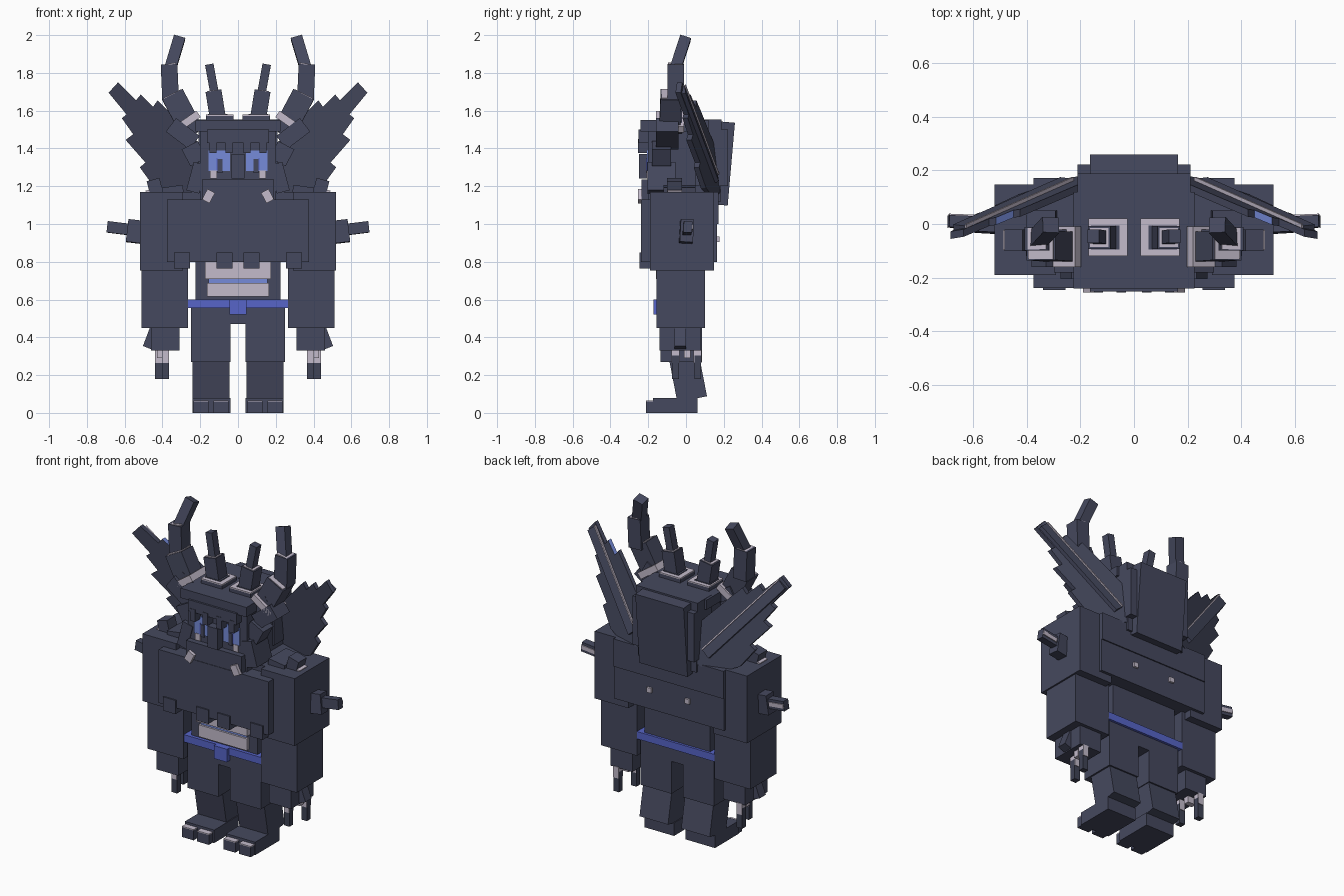
import bpy
from math import radians
from mathutils import Vector, Euler

old = bpy.data.objects.get("Cube")
if old:
    bpy.data.objects.remove(old, do_unlink=True)


def material(name, rgb):
    m = bpy.data.materials.new(name)
    m.use_nodes = True
    m.diffuse_color = (*rgb, 1)
    bsdf = next(n for n in m.node_tree.nodes if n.type == 'BSDF_PRINCIPLED')
    bsdf.inputs["Base Color"].default_value = (*rgb, 1)
    return m


HIDE = material("slate_hide", (.06, .066, .112))
CLAW = material("dark_slate", (.05, .056, .092))
BONE = material("pale_bone", (.55, .5, .6))
BELT = material("belt_blue", (.095, .13, .58))
EYE = material("eye_blue", (.18, .26, .7))


def add_mesh(name, verts, faces, mats):
    me = bpy.data.meshes.new(name)
    me.from_pydata(verts, [], faces)
    for m in mats:
        me.materials.append(m)
    ob = bpy.data.objects.new(name, me)
    bpy.context.scene.collection.objects.link(ob)
    return ob


CORNERS = [Vector((x, y, z)) for x in (-.5, .5) for y in (-.5, .5) for z in (-.5, .5)]
SIDES = [(0, 1, 3, 2), (4, 6, 7, 5), (0, 4, 5, 1), (2, 3, 7, 6), (0, 2, 6, 4), (1, 5, 7, 3)]


def block(name, center, size, rot, mat, pair=False):
    """Box turned by a rotation matrix; pair adds the mirrored twin."""
    pts = [Vector(center) + rot @ Vector([a * b for a, b in zip(c, size)]) for c in CORNERS]
    if not pair:
        return add_mesh(name, pts, SIDES, [mat])
    add_mesh("left_" + name, pts, SIDES, [mat])
    add_mesh("right_" + name, [Vector((-p.x, p.y, p.z)) for p in pts],
             [f[::-1] for f in SIDES], [mat])


def box(name, x, y, z, mat=HIDE, pair=False, tilt=(0, 0, 0)):
    """Box from its x, y and z ranges."""
    spans = (x, y, z)
    rot = Euler([radians(a) for a in tilt]).to_matrix()
    block(name, [(a + b) / 2 for a, b in spans], [b - a for a, b in spans], rot, mat, pair)


def rod(name, start, end, w, d, mat=HIDE):
    """Mirrored pair of square bars running between two points."""
    a, b = Vector(start), Vector(end)
    rot = Vector((0, 0, 1)).rotation_difference(b - a).to_matrix()
    block(name, (a + b) / 2, (w, d, (b - a).length), rot, mat, True)


# Feet, toes and legs
box("foot", (.04, .24), (-.175, .06), (0, .08), HIDE, True)
for i, x in enumerate((.05, .155)):
    box(f"toe_{i}", (x, x + .08), (-.212, -.16), (0, .06), HIDE, True)
    box(f"toenail_{i}", (x, x + .08), (-.212, -.175), (.06, .066), BONE, True)
box("shin", (.045, .24), (-.075, .085), (.07, .36), HIDE, True, (11, 0, 0))
box("thigh", (.04, .25), (-.135, .085), (.27, .52), HIDE, True)
box("pelvis", (-.25, .25), (-.135, .085), (.47, .57))

# Waist, belt and belly
box("waist", (-.225, .225), (-.13, .085), (.57, .85))
box("belt", (-.27, .27), (-.15, .1), (.555, .6), BELT)
box("buckle", (-.045, .045), (-.172, -.14), (.52, .6), BELT)
box("belly_upper", (-.175, .175), (-.16, -.13), (.71, .8), BONE)
box("belly_lower", (-.165, .165), (-.15, -.13), (.615, .688), BONE)
box("belly_stripe", (-.155, .155), (-.138, -.13), (.685, .712), EYE)

# Chest mantle with fringe and small back studs
box("chest_mantle", (-.375, .375), (-.238, .165), (.8, 1.13))
box("upper_back", (-.375, .375), (-.15, .172), (1, 1.17))
for x in (.03, .255):
    box(f"fringe_{x}", (x, x + .085), (-.246, -.17), (.765, .85), HIDE, True)
box("back_stud", (.115, .145), (.15, .178), (.905, .935), BONE, True)

# Shoulders and arms
box("shoulder", (.29, .52), (-.19, .148), (.755, 1.17), HIDE, True)
box("forearm", (.265, .51), (-.155, .1), (.45, .82), HIDE, True)
box("hand", (.31, .46), (-.14, .08), (.33, .46), HIDE, True)
rod("thumb", (.44, -.03, .45), (.48, -.03, .345), .05, .06)
box("short_finger", (.375, .43), (-.01, .024), (.29, .335), BONE, True)

# Two long claws with pale knuckles, paler on their front and back
for i, (x, y) in enumerate(((.365, -.055), (.402, .062))):
    box(f"claw_{i}", (x, x + .038), (y - .018, y + .018), (.18, .305), CLAW, True)
    box(f"knuckle_{i}", (x, x + .038), (y - .018, y + .018), (.305, .335), BONE, True)
    box(f"claw_band_{i}", (x + .001, x + .037), (y - .021, y + .021), (.265, .335), BONE, True)

# Shoulder spikes
box("shoulder_pad", (.29, .4), (-.12, .05), (1.16, 1.2), HIDE, True, (0, 8, 0))
rod("top_spike", (.43, -.06, 1.16), (.45, -.06, 1.235), .07, .08)
rod("top_spike_collar", (.448, -.06, 1.165), (.453, -.06, 1.185), .075, .075, BONE)
rod("side_spike_base", (.5, 0, .955), (.585, .005, .965), .12, .07)
rod("side_spike_tip", (.57, .005, .97), (.692, .01, .985), .06, .045)
rod("side_spike_ridge", (.59, .03, .972), (.69, .034, .985), .025, .008, BONE)

# Head, crown and back mane
box("head", (-.2, .2), (-.2, .185), (1.12, 1.52))
box("crown", (-.225, .225), (-.24, .12), (1.49, 1.55))
box("crown_back", (-.21, .21), (.05, .188), (1.2, 1.552))
box("brow", (-.165, .165), (-.252, -.19), (1.43, 1.5))
box("mane_inner", (-.21, .21), (.14, .222), (1.2, 1.5))
box("mane_outer", (-.165, .165), (.165, .24), (1.1, 1.54), HIDE, False, (-5, 0, 0))
for x in (.03, .115):
    box(f"brow_tuft_{x}", (x, x + .035), (-.255, -.2), (1.375, 1.45), HIDE, True)
box("nose", (-.035, .035), (-.25, -.19), (1.24, 1.37))
box("jaw", (-.19, .19), (-.235, -.1), (1.12, 1.235))
rod("jowl", (.2, -.13, 1.32), (.24, -.13, 1.17), .07, .15)

# Face details
box("eye", (.042, .155), (-.207, -.199), (1.28, 1.39), EYE, True)
box("eye_glint", (.112, .147), (-.21, -.203), (1.24, 1.282), BONE, True)
box("pupil", (.083, .108), (-.211, -.206), (1.27, 1.345), HIDE, True)
box("eye_rim", (.108, .115), (-.21, -.206), (1.282, 1.35), BELT, True)
rod("tusk", (.17, -.235, 1.12), (.142, -.235, 1.175), .045, .04, BONE)

# Ears and cheek tufts
rod("ear", (.23, -.1, 1.43), (.355, -.1, 1.525), .09, .12)
rod("cheek_tuft", (.19, -.13, 1.395), (.275, -.13, 1.35), .1, .1)

# Inner horns
box("inner_horn_pad", (.025, .17), (-.12, .02), (1.54, 1.572), HIDE, True)
box("inner_horn_plate", (.025, .17), (-.12, .02), (1.572, 1.579), BONE, True)
box("inner_horn_ring", (.055, .16), (-.095, -.005), (1.575, 1.583), HIDE, True)
rod("inner_horn_base", (.105, -.05, 1.55), (.13, -.05, 1.705), .085, .085)
rod("inner_horn_collar", (.129, -.05, 1.7), (.13, -.05, 1.708), .07, .07, BONE)
rod("inner_horn_tip", (.122, -.05, 1.68), (.152, -.045, 1.845), .045, .05)

# Outer horns in three bent segments
rod("outer_horn_root", (.2, -.08, 1.51), (.3, -.08, 1.565), .07, .12)
rod("outer_horn_collar", (.257, -.085, 1.525), (.28, -.085, 1.558), .145, .15, BONE)
rod("outer_horn_lower", (.275, -.085, 1.55), (.347, -.08, 1.685), .122, .11)
rod("outer_horn_joint", (.344, -.08, 1.68), (.349, -.08, 1.69), .105, .1, BONE)
rod("outer_horn_middle", (.357, -.055, 1.66), (.365, -.055, 1.845), .088, .088)
rod("outer_horn_cuff", (.364, -.055, 1.843), (.365, -.055, 1.849), .075, .08, BONE)
rod("outer_horn_tip", (.358, -.055, 1.825), (.31, -.003, 1.985), .062, .06)

# Stepped wing fans: outline in x and z, sweeping forward towards the tip
OUTLINE = [(.2, 1.17), (.2, 1.42), (.37, 1.6), (.425, 1.655), (.45, 1.62), (.515, 1.685),
           (.54, 1.655), (.635, 1.75), (.685, 1.695), (.59, 1.58), (.615, 1.56), (.555, 1.475),
           (.595, 1.445), (.49, 1.325), (.52, 1.3), (.44, 1.19), (.3, 1.13)]
BLUE_EDGE = 4


def wing_y(x, z):
    return .148 - .3 * (x - .25) - .12 * (z - 1.2)


n = len(OUTLINE)
for side, s in (("left", 1), ("right", -1)):
    verts = [(s * x, wing_y(x, z) + t, z) for t in (-.014, .014) for x, z in OUTLINE]
    faces = [tuple(range(n))[::-1], tuple(range(n, 2 * n))]
    faces += [(i, (i + 1) % n, n + (i + 1) % n, n + i) for i in range(n)]
    if s > 0:
        faces = [f[::-1] for f in faces]
    wing = add_mesh(side + "_wing", verts, faces, [HIDE, EYE])
    wing.data.polygons[2 + BLUE_EDGE].material_index = 1

# One spar behind each wing with a pale ridge on its upper edge
for name, lift, w, mat in (("wing_spar", 0, .06, HIDE), ("wing_ridge", .033, .008, BONE)):
    ends = [(x - lift * .7, z + lift * .7) for x, z in ((.25, 1.24), (.65, 1.71))]
    (x0, z0), (x1, z1) = ends
    rod(name, (x0, wing_y(x0, z0) + .018, z0), (x1, wing_y(x1, z1) + .018, z1), w, .022, mat)
